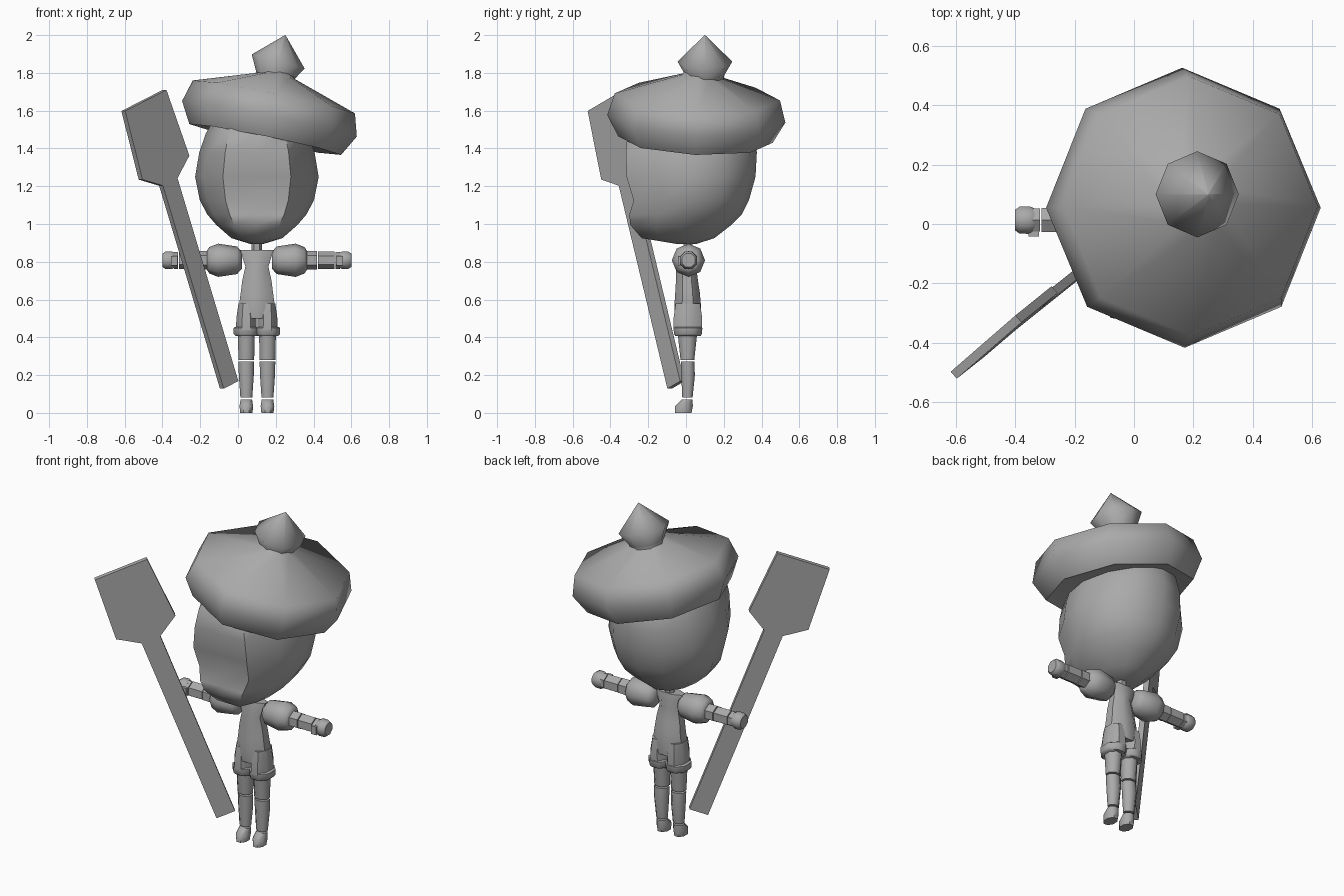
import bpy, bmesh, math
from mathutils import Matrix, Vector

if "Cube" in bpy.data.objects:
    bpy.data.objects.remove(bpy.data.objects["Cube"])

grey = bpy.data.materials.new("plain_grey")
grey.use_nodes = True
grey.diffuse_color = (0.4, 0.4, 0.4, 1)
grey.node_tree.nodes["Principled BSDF"].inputs["Base Color"].default_value = (0.4, 0.4, 0.4, 1)

MID = 0.1  # body centre in x


def finish(name, bm, smooth=50):
    bmesh.ops.recalc_face_normals(bm, faces=bm.faces)
    mesh = bpy.data.meshes.new(name)
    bm.to_mesh(mesh)
    bm.free()
    mesh.materials.append(grey)
    ob = bpy.data.objects.new(name, mesh)
    bpy.context.collection.objects.link(ob)
    if smooth:
        bpy.ops.object.select_all(action="DESELECT")
        ob.select_set(True)
        bpy.context.view_layer.objects.active = ob
        bpy.ops.object.shade_smooth_by_angle(angle=math.radians(smooth))
    return ob


def loft(name, rings, sides=8, matrix=Matrix(), phase=0, smooth=50, flat=None):
    """Skin rings of (height, x radius, y min, y max), capped at both ends."""
    bm = bmesh.new()
    loops = []
    for h, rx, lo, hi in rings:
        loop = []
        for i in range(sides):
            a = 2 * math.pi * (i + phase) / sides
            y = (lo + hi) / 2 + (hi - lo) / 2 * math.sin(a)
            x = rx * math.cos(a)
            if flat and math.sin(a) < -0.8:   # flattened face front
                y = lo
                x *= flat
            loop.append(bm.verts.new(matrix @ Vector((x, y, h))))
        loops.append(loop)
    for a, b in zip(loops, loops[1:]):
        for i in range(sides):
            j = (i + 1) % sides
            bm.faces.new((a[i], a[j], b[j], b[i]))
    bm.faces.new(loops[0][::-1])
    bm.faces.new(loops[-1])
    return finish(name, bm, smooth)


def turned(name, profile, matrix, **kw):
    """Round loft from (height, radius) pairs."""
    return loft(name, [(h, r, -r, r) for h, r in profile], matrix=matrix, **kw)


def at(x, y=0, z=0):
    return Matrix.Translation((x, y, z))


# Head with a flattened face and jutting chin
loft("head", [(0.893, 0.03, -0.04, 0.05), (0.925, 0.135, -0.235, 0.15),
              (0.995, 0.215, -0.295, 0.24), (1.05, 0.262, -0.30, 0.295),
              (1.125, 0.302, -0.277, 0.333), (1.25, 0.327, -0.315, 0.368),
              (1.38, 0.305, -0.318, 0.375), (1.48, 0.27, -0.31, 0.36),
              (1.60, 0.2, -0.2, 0.25)],
     sides=12, matrix=at(MID), flat=1.1)

# Tilted octagonal beret and its pompon
tilt = Matrix.Rotation(math.radians(11.5), 4, "Y") @ Matrix.Rotation(math.radians(-2.5), 4, "X")
turned("beret", [(-0.10, 0.30), (-0.12, 0.41), (-0.008, 0.472), (0.11, 0.438),
                 (0.225, 0.09), (0.26, 0.06)],
       at(0.168, 0.055, 1.565) @ tilt, smooth=60)
pom_tilt = Matrix.Rotation(math.radians(15), 4, "Y")
turned("pompon", [(-0.11, 0.1), (-0.08, 0.1), (0, 0.145), (0.144, 0.002)],
       at(0.213, 0.1, 1.86) @ pom_tilt, smooth=70)

# Neck and torso
turned("neck", [(0.84, 0.028), (0.90, 0.028)], at(MID, 0.01), sides=6)
loft("torso", [(0.50, 0.09, -0.065, 0.085), (0.56, 0.104, -0.068, 0.086),
               (0.64, 0.092, -0.062, 0.078), (0.70, 0.084, -0.058, 0.068),
               (0.775, 0.066, -0.055, 0.058), (0.83, 0.085, -0.045, 0.055),
               (0.862, 0.095, -0.035, 0.045)], matrix=at(MID), phase=0.5)

for side, s in (("left", 1), ("right", -1)):
    # Shorts, cuffs, legs and feet
    leg = at(MID + s * 0.056)
    loft(side + "_shorts", [(0.44, 0.059, -0.072, 0.09), (0.50, 0.057, -0.072, 0.092),
                            (0.58, 0.045, -0.06, 0.08)], matrix=leg, phase=0.5)
    loft(side + "_cuff", [(0.407, 0.062, -0.062, 0.083), (0.418, 0.072, -0.07, 0.09),
                          (0.45, 0.072, -0.072, 0.093), (0.456, 0.062, -0.065, 0.085)],
         matrix=leg, phase=0.5)
    loft(side + "_thigh", [(0.281, 0.045, -0.032, 0.047), (0.41, 0.048, -0.047, 0.062)],
         matrix=leg, phase=0.5)
    loft(side + "_shin", [(0.081, 0.034, -0.022, 0.037), (0.20, 0.043, -0.028, 0.05),
                          (0.271, 0.045, -0.03, 0.047)], matrix=leg, phase=0.5)
    loft(side + "_foot", [(0, 0.035, -0.063, 0.033), (0.035, 0.039, -0.063, 0.04),
                          (0.071, 0.033, -0.024, 0.037)], matrix=leg, phase=0.5)

    # Puffed sleeve, arm segments and hand, built outward along x
    arm = at(MID, 0.013, 0.808) @ Matrix.Rotation(s * math.pi / 2, 4, "Y")
    turned(side + "_sleeve", [(0.08, 0.045), (0.105, 0.073), (0.205, 0.088),
                              (0.252, 0.07), (0.265, 0.05)], arm, smooth=60)
    for part, a, b, r in (("upper_arm", 0.25, 0.318, 0.049),
                          ("forearm", 0.323, 0.412, 0.047), ("wrist", 0.417, 0.44, 0.045)):
        turned(side + "_" + part, [(a, r), (b, r)], arm, sides=6, smooth=30)
    turned(side + "_hand", [(0.435, 0.042), (0.45, 0.05), (0.485, 0.049), (0.5, 0.038)],
           arm, phase=0.5)
    bm = bmesh.new()
    bmesh.ops.create_cube(bm, size=1, matrix=at(MID + s * 0.438, -0.03, 0.805)
                          @ Matrix.Diagonal((0.035, 0.025, 0.05, 1)))
    finish(side + "_thumb", bm, 0)

# Flat paddle: half outline mirrored across its centre line, then thickened
across = Vector((0.704, 0.612, 0.36)).normalized()
along = Vector((-0.28, -0.224, 0.934)).normalized()
normal = across.cross(along)
half = [(0.055, 0), (0.055, 1.151), (0.176, 1.232), (0.155, 1.613)]
outline = half + [(-w, l) for w, l in reversed(half)]
bm = bmesh.new()
base = Vector((-0.092, -0.072, 0.13)) + across * 0.05
face = bm.faces.new([bm.verts.new(base + across * w + along * l) for w, l in outline])
thick = bmesh.ops.extrude_face_region(bm, geom=[face])
bmesh.ops.translate(bm, vec=normal * 0.031,
                    verts=[v for v in thick["geom"] if isinstance(v, bmesh.types.BMVert)])
if not face.is_valid or len(bm.faces) < 10:
    bm.faces.new([v for v in bm.verts][:len(outline)])
finish("paddle", bm, 0)
